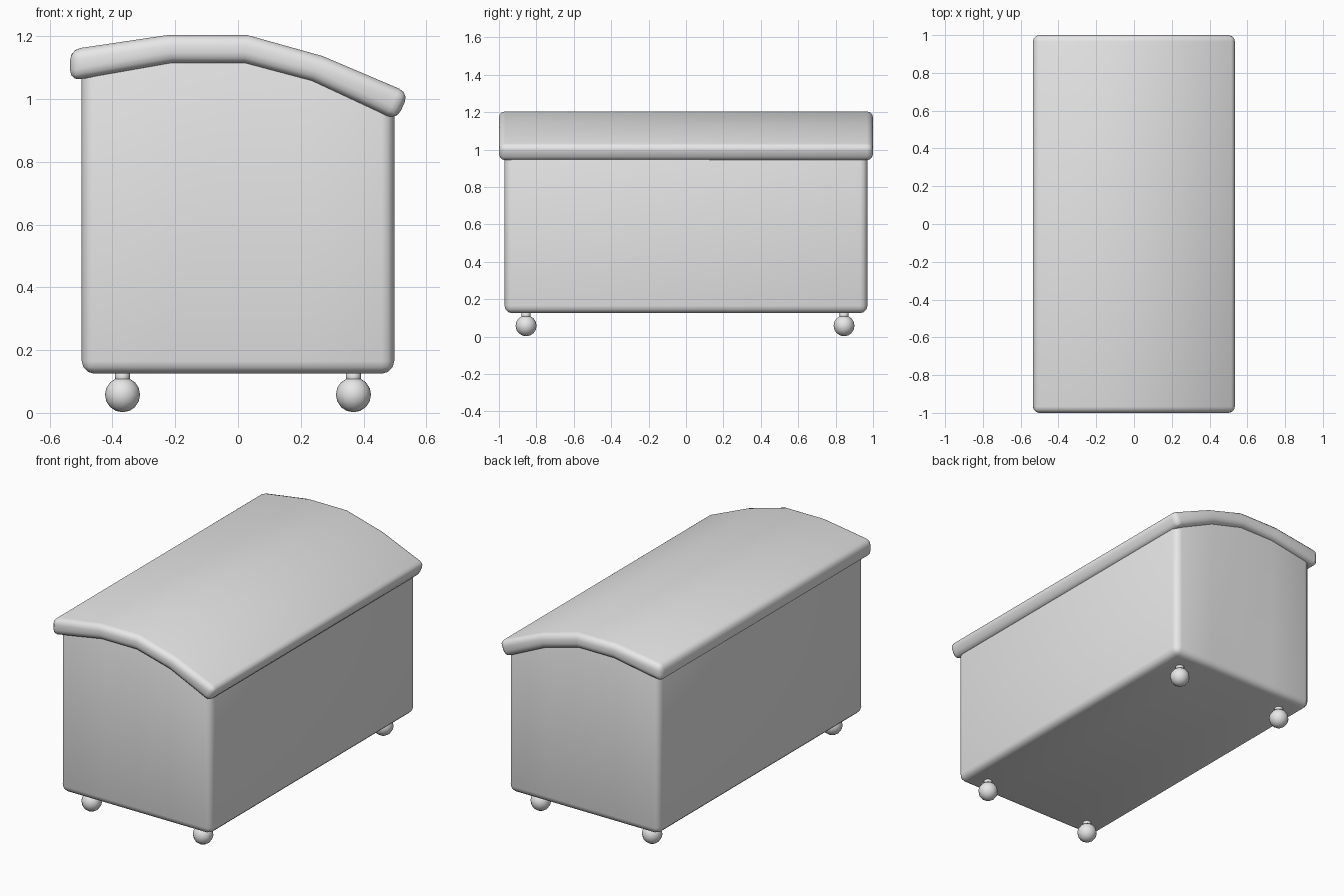
import bpy, bmesh
from mathutils import Matrix

if "Cube" in bpy.data.objects:
    bpy.data.objects.remove(bpy.data.objects["Cube"])

grey = bpy.data.materials.new("plain grey")
grey.use_nodes = True
grey.diffuse_color = (0.8, 0.8, 0.8, 1)
grey.node_tree.nodes["Principled BSDF"].inputs["Base Color"].default_value = (0.8, 0.8, 0.8, 1)


def finish(name, bm):
    """Turn a bmesh into a smooth grey object."""
    bmesh.ops.recalc_face_normals(bm, faces=bm.faces)
    for f in bm.faces:
        f.smooth = True
    mesh = bpy.data.meshes.new(name)
    bm.to_mesh(mesh)
    bm.free()
    mesh.materials.append(grey)
    obj = bpy.data.objects.new(name, mesh)
    bpy.context.collection.objects.link(obj)
    return obj


def strip_solid(name, stations, half_depth, bevel):
    """Solid from (top point, bottom point) pairs along x, with rounded outer edges."""
    bm = bmesh.new()
    rings = []
    for top, bottom in stations:
        corners = [(top, -1), (top, 1), (bottom, 1), (bottom, -1)]
        rings.append([bm.verts.new((p[0], s * half_depth, p[1])) for p, s in corners])
    for a, b in zip(rings, rings[1:]):
        for i in range(4):
            j = (i + 1) % 4
            bm.faces.new((a[i], a[j], b[j], b[i]))
    bm.faces.new(rings[0])
    bm.faces.new(rings[-1])
    obj = finish(name, bm)
    mod = obj.modifiers.new("rounded edges", "BEVEL")
    mod.width = bevel
    mod.segments = 3
    mod.limit_method = "ANGLE"
    mod.angle_limit = 0.7
    return obj


# Lid: lopsided bent slab
lid = [
    ((-0.535, 1.158), (-0.535, 1.058)),
    ((-0.225, 1.204), (-0.21, 1.115)),
    ((0.03, 1.204), (0.02, 1.115)),
    ((0.27, 1.137), (0.235, 1.058)),
    ((0.545, 1.02), (0.505, 0.932)),
]
strip_solid("lid", lid, 1.0, 0.033)

# Body: box whose top follows the lid and ends inside it
body_x = (-0.498, -0.21, 0.02, 0.235, 0.498)
body = [((x, low[1] + 0.055), (x, 0.125)) for x, (_, low) in zip(body_x, lid)]
strip_solid("body", body, 0.97, 0.04)

# Ball feet on short stems
for x, side in ((-0.368, "right"), (0.368, "left")):
    for y, end in ((-0.855, "front"), (0.845, "back")):
        bm = bmesh.new()
        bmesh.ops.create_uvsphere(bm, u_segments=12, v_segments=8, radius=0.056,
                                  matrix=Matrix.Translation((x, y, 0.058)))
        finish(f"ball_foot_{end}_{side}", bm)
        bm = bmesh.new()
        bmesh.ops.create_cone(bm, cap_ends=True, segments=12, radius1=0.024, radius2=0.024,
                              depth=0.05, matrix=Matrix.Translation((x, y, 0.115)))
        finish(f"foot_stem_{end}_{side}", bm)
